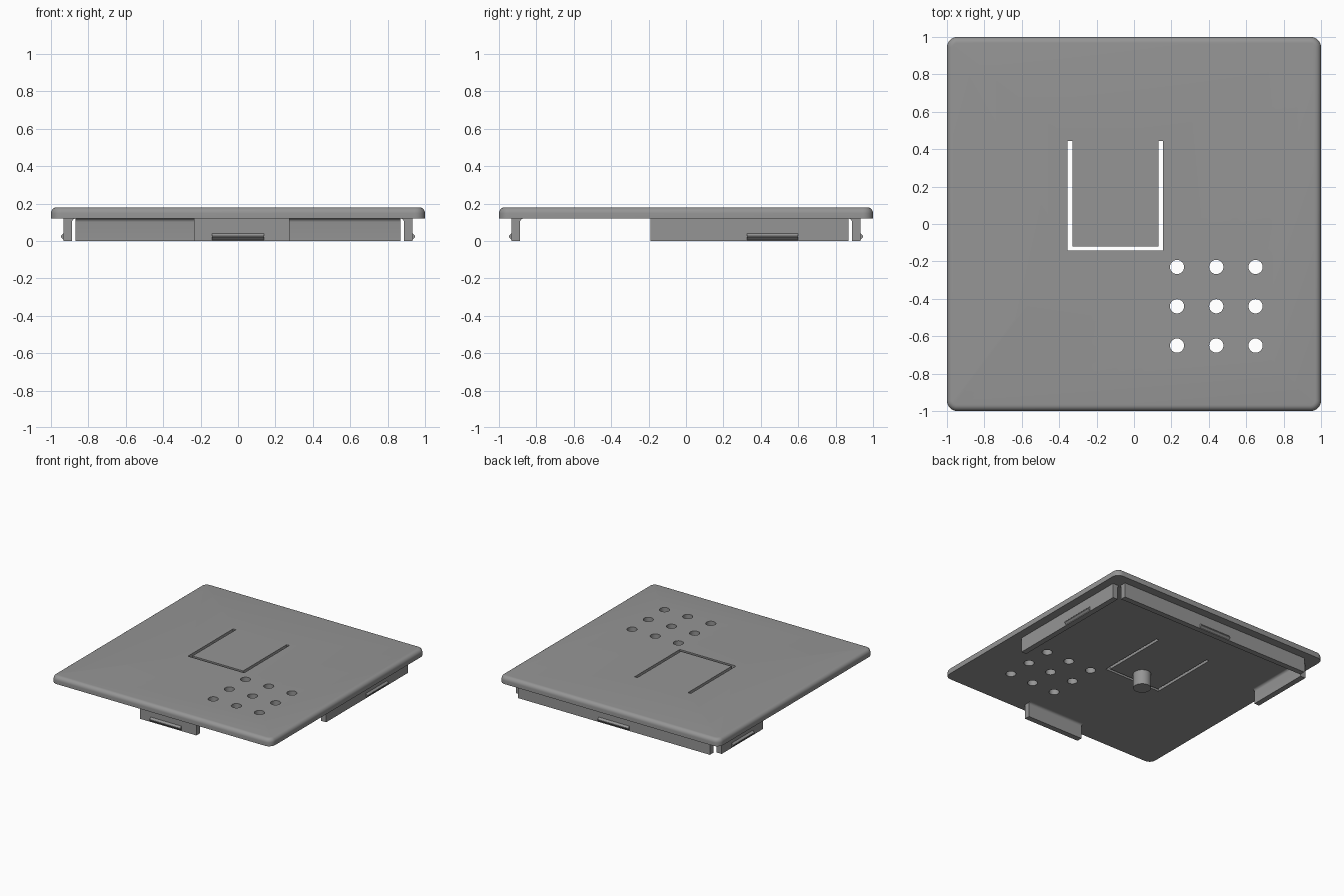
import bpy, bmesh, math
from mathutils import Matrix

if "Cube" in bpy.data.objects:
    bpy.data.objects.remove(bpy.data.objects["Cube"])

grey = bpy.data.materials.new("matte grey")
grey.diffuse_color = (0.30, 0.30, 0.30, 1)
grey.use_nodes = True
grey.node_tree.nodes["Principled BSDF"].inputs["Base Color"].default_value = grey.diffuse_color

Z0, Z1 = 0.12, 0.18      # underside and top of the plate


def finish(bm, name, smooth=True):
    bmesh.ops.recalc_face_normals(bm, faces=bm.faces)
    me = bpy.data.meshes.new(name)
    bm.to_mesh(me)
    bm.free()
    me.materials.append(grey)
    ob = bpy.data.objects.new(name, me)
    bpy.context.collection.objects.link(ob)
    if smooth:
        shade(ob)
    return ob


def shade(ob):
    bpy.ops.object.select_all(action='DESELECT')
    ob.select_set(True)
    bpy.context.view_layer.objects.active = ob
    bpy.ops.object.shade_smooth_by_angle(angle=math.radians(30))


def loft(bm, rings):
    """Closed solid through rings of points."""
    vs = [[bm.verts.new(p) for p in r] for r in rings]
    n = len(vs[0])
    for a, b in zip(vs, vs[1:]):
        for i in range(n):
            bm.faces.new((a[i], a[(i + 1) % n], b[(i + 1) % n], b[i]))
    bm.faces.new(vs[0][::-1])
    bm.faces.new(vs[-1])


def rounded_square(inset, z, radius=0.055, steps=8):
    r, c = radius - inset, 1 - radius
    pts = []
    for k, (sx, sy) in enumerate(((1, 1), (-1, 1), (-1, -1), (1, -1))):
        for i in range(steps + 1):
            a = math.pi / 2 * (k + i / steps)
            pts.append((sx * c + r * math.cos(a), sy * c + r * math.sin(a), z))
    return pts


def box(bm, x0, x1, y0, y1, z0, z1):
    loft(bm, [[(x0, y0, z), (x1, y0, z), (x1, y1, z), (x0, y1, z)] for z in (z0, z1)])


def cylinder(bm, x, y, r, z0, z1, n=32):
    loft(bm, [[(x + r * math.cos(2 * math.pi * i / n),
                y + r * math.sin(2 * math.pi * i / n), z) for i in range(n)]
              for z in (z0, z1)])


# Cover plate with rounded corners and a rounded top edge
F = 0.032
rings = [rounded_square(0, Z0)]
for i in range(7):
    a = math.pi / 2 * i / 6
    rings.append(rounded_square(F * (1 - math.cos(a)), Z1 - F + F * math.sin(a)))
bm = bmesh.new()
loft(bm, rings)
plate = finish(bm, "cover_plate", False)

# U-shaped slot around the press flap, cut as one outline
bm = bmesh.new()
outline = [(-0.355, 0.445), (-0.355, -0.142), (0.155, -0.142), (0.155, 0.445),
           (0.13, 0.445), (0.13, -0.12), (-0.33, -0.12), (-0.33, 0.445)]
loft(bm, [[(x, y, z) for x, y in outline] for z in (0.05, 0.25)])
# Grid of nine round holes
for x in (0.23, 0.44, 0.65):
    for y in (-0.23, -0.44, -0.65):
        cylinder(bm, x, y, 0.038, 0.05, 0.25)
cutter = finish(bm, "opening_cutter", False)
cutter.hide_render = True
cutter.hide_viewport = True

cut = plate.modifiers.new("openings", 'BOOLEAN')
cut.operation = 'DIFFERENCE'
cut.solver = 'EXACT'
cut.object = cutter
bpy.context.view_layer.objects.active = plate
bpy.ops.object.modifier_apply(modifier=cut.name)
bpy.data.objects.remove(cutter)
shade(plate)

# Press pin under the flap
bm = bmesh.new()
cylinder(bm, -0.1, -0.025, 0.067, 0.0, Z0 + 0.01)
finish(bm, "press_pin")

# Wall section (outward, z) with an inner fillet, and the snap ridge section
OUT, INN, R = 0.933, 0.888, 0.02
wall = [(OUT, Z0), (OUT, 0), (INN, 0)]
for i in range(6):
    a = math.pi / 2 * i / 5
    wall.append((INN - R + R * math.cos(a), Z0 - R + R * math.sin(a)))
ridge = [(OUT, 0.04), (OUT + 0.014, 0.026), (OUT + 0.014, 0.02), (OUT, 0.006)]


def prism(name, section, start, end, angle):
    """Section run along one side; angle turns the +x side to the others."""
    bm = bmesh.new()
    loft(bm, [[(u, t, z) for u, z in section] for t in (start, end)])
    bm.transform(Matrix.Rotation(math.radians(angle), 4, 'Z'))
    finish(bm, name)


# side, turn, wall from/to, ridge from/to along the turned side
for side, angle, w0, w1, r0, r1 in (
        ("right", 0, -0.19, 0.87, 0.325, 0.60),
        ("back", 90, -0.87, 0.87, -0.14, 0.14),
        ("left", 180, -0.87, -0.335, -0.74, -0.465),
        ("front", -90, -0.235, 0.275, -0.14, 0.14)):
    prism(side + "_wall", wall, w0, w1, angle)
    prism(side + "_snap_ridge", ridge, r0, r1, angle)
